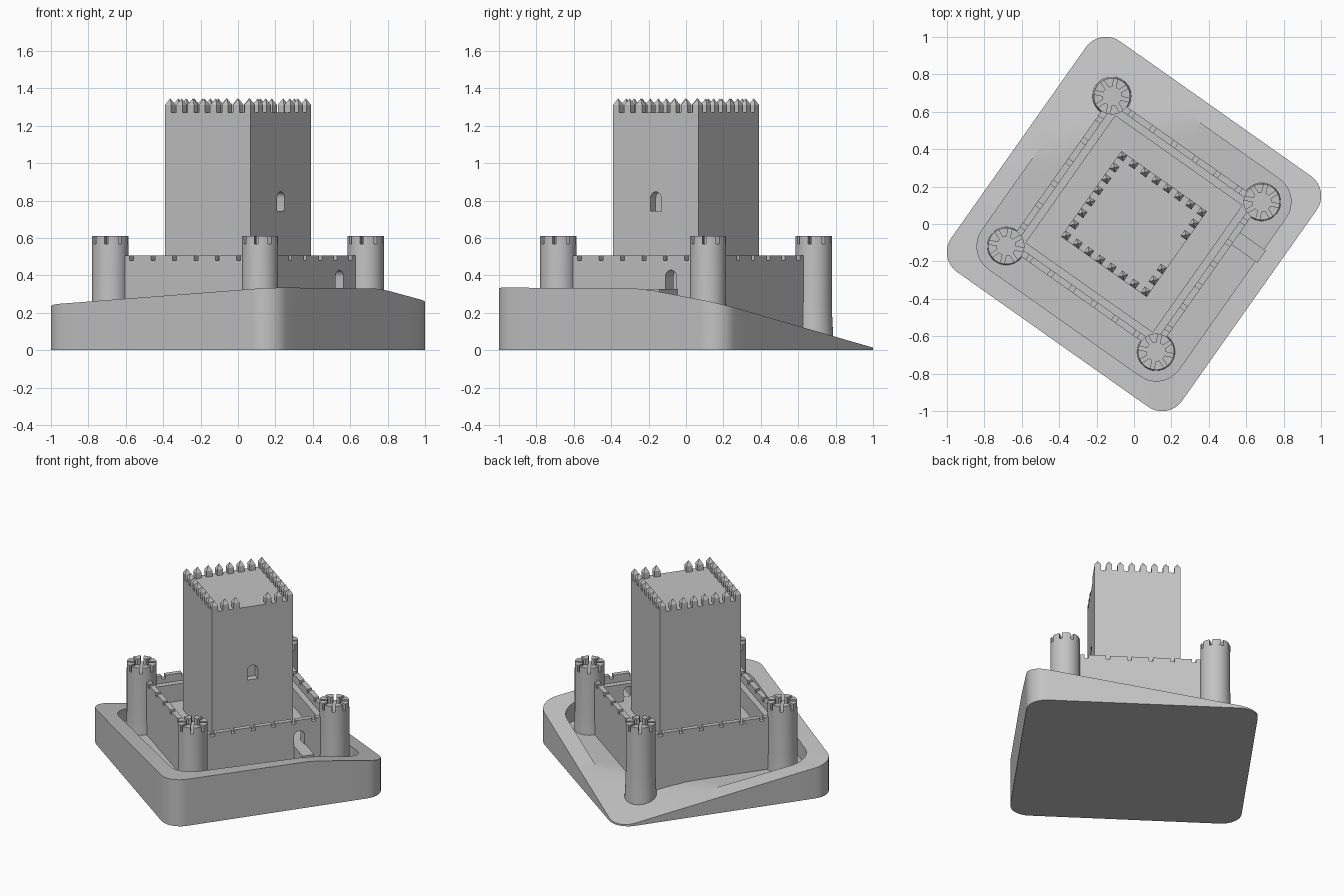
import bpy, bmesh, math
from mathutils import Matrix, Vector

cube = bpy.data.objects.get("Cube")
if cube:
    bpy.data.objects.remove(cube, do_unlink=True)

stone = bpy.data.materials.new("grey stone")
stone.use_nodes = True
GREY = (0.55, 0.55, 0.55, 1)
stone.diffuse_color = GREY
stone.node_tree.nodes["Principled BSDF"].inputs["Base Color"].default_value = GREY

TURN = math.radians(-35.2)      # the whole castle is turned on its site
FLOOR, YARD = 0.13, 0.325       # ditch bottom, courtyard level


def finish(name, bm, quarter=0, smooth=False):
    """Turn the mesh into place and make it an object."""
    bmesh.ops.recalc_face_normals(bm, faces=bm.faces[:])
    bm.transform(Matrix.Rotation(TURN + quarter * math.pi / 2, 4, 'Z'))
    mesh = bpy.data.meshes.new(name)
    bm.to_mesh(mesh)
    bm.free()
    mesh.materials.append(stone)
    ob = bpy.data.objects.new(name, mesh)
    bpy.context.collection.objects.link(ob)
    if smooth:
        bpy.ops.object.select_all(action='DESELECT')
        ob.select_set(True)
        bpy.context.view_layer.objects.active = ob
        bpy.ops.object.shade_smooth_by_angle(angle=math.radians(30))
    return ob


def box(bm, x0, x1, y0, y1, z0, z1):
    m = Matrix.Translation(((x0 + x1) / 2, (y0 + y1) / 2, (z0 + z1) / 2))
    m = m @ Matrix.Diagonal((x1 - x0, y1 - y0, z1 - z0, 1))
    bmesh.ops.create_cube(bm, size=1, matrix=m)


def extrude(bm, points, offset):
    """Close a flat outline and extrude it into a solid."""
    face = bm.faces.new([bm.verts.new(p) for p in points])
    geom = bmesh.ops.extrude_face_region(bm, geom=[face])["geom"]
    verts = [g for g in geom if isinstance(g, bmesh.types.BMVert)]
    bmesh.ops.translate(bm, verts=verts, vec=Vector(offset))


def cut_arch(ob, x0, x1, yc, half, z0, z1):
    """Cut a round-headed opening, running along local x."""
    bm = bmesh.new()
    pts = [(x0, yc - half, z0), (x0, yc + half, z0)]
    for i in range(13):
        a = math.pi * i / 12
        pts.append((x0, yc + half * math.cos(a), z1 - half + half * math.sin(a)))
    extrude(bm, pts, (x1 - x0, 0, 0))
    cutter = finish("arch_cutter", bm)
    cutter.hide_render = True
    mod = ob.modifiers.new("opening", 'BOOLEAN')
    mod.operation, mod.solver, mod.object = 'DIFFERENCE', 'EXACT', cutter
    bpy.context.view_layer.objects.active = ob
    bpy.ops.object.modifier_apply(modifier=mod.name)
    bpy.data.objects.remove(cutter, do_unlink=True)


# Hill: rounded square slab with a sloping top and a level ditch
def lerp(a, b, t):
    return a + (b - a) * t


def ground(x, y):
    if y < 0.25:
        right = lerp(0.335, 0.328, (y + 0.75) / 1.0)
    else:
        right = lerp(0.328, 0.25, (y - 0.25) / 0.5)
    left = lerp(0.24, 0.0, (y + 0.75) / 1.5)
    return max(0.004, lerp(left, right, (x + 0.75) / 1.5))


def rounded_square(half, r, arc=8, side=12):
    pts, c = [], half - r
    for k in range(4):
        rot = Matrix.Rotation(k * math.pi / 2, 2)
        corner = [(c + r * math.cos(a), c + r * math.sin(a))
                  for a in (math.pi / 2 * i / arc for i in range(arc + 1))]
        edge = [(lerp(c, -c, i / side), half) for i in range(1, side)]
        pts += [rot @ Vector(p) for p in corner + edge]
    return pts


bm = bmesh.new()
outer = rounded_square(0.755, 0.13)
inner = rounded_square(0.645, 0.15)
loops = [[(x, y, 0) for x, y in outer],
         [(x, y, ground(x, y)) for x, y in outer],
         [(x, y, ground(x, y)) for x, y in inner],
         [(x, y, min(FLOOR, ground(x, y))) for x, y in inner]]
for s in (0.9, 0.8, 0.68):
    loops.append([(x * s, y * s, min(FLOOR, ground(x * s, y * s))) for x, y in inner])
rings = [[bm.verts.new(p) for p in loop] for loop in loops]
n = len(outer)
for a, b in zip(rings, rings[1:]):
    for i in range(n):
        j = (i + 1) % n
        bm.faces.new((a[i], a[j], b[j], b[i]))
bm.faces.new(rings[0])
bm.faces.new(rings[-1])
bmesh.ops.remove_doubles(bm, verts=bm.verts[:], dist=1e-5)
finish("hill", bm, smooth=True)

# Causeway across the ditch to the gate
bm = bmesh.new()
box(bm, 0.48, 0.658, 0.21, 0.29, 0.02, YARD + 0.001)
finish("causeway", bm)

# Courtyard ground
bm = bmesh.new()
box(bm, -0.42, 0.42, -0.42, 0.42, 0.02, YARD)
finish("courtyard", bm)

# Curtain walls: wall walk behind a notched parapet
for q, side in enumerate(("front_right", "back_right", "back_left", "front_left")):
    bm = bmesh.new()
    profile = [(0.415, 0.02), (0.49, 0.02), (0.49, 0.48), (0.455, 0.48), (0.455, 0.45), (0.415, 0.45)]
    extrude(bm, [(x, -0.455, z) for x, z in profile], (0, 0.87, 0))
    wall = finish(side + "_wall", bm, q)
    if q == 0:
        cut_arch(wall, 0.38, 0.53, 0.247, 0.037, YARD, 0.428)
    bm = bmesh.new()
    slits = [-0.35 + 0.14 * i for i in range(6)]
    ends = [-0.44] + [s + d for s in slits for d in (-0.013, 0.013)] + [0.44]
    for y0, y1 in zip(ends[::2], ends[1::2]):
        box(bm, 0.455, 0.49, y0, y1, 0.48, 0.505)
    finish(side + "_parapet", bm, q)

# Corner towers with a flared foot and a ring of radial merlons
for q, corner in enumerate(("right", "back", "left", "front")):
    R, SEG, MERLONS = 0.097, 48, 8
    bm = bmesh.new()
    prof = [(0.106, 0.004), (0.104, 0.08), (0.099, 0.18), (R, 0.26), (R, 0.567)]
    rings = [[bm.verts.new((0.49 + r * math.cos(2 * math.pi * i / SEG),
                            0.49 + r * math.sin(2 * math.pi * i / SEG), z))
              for i in range(SEG)] for r, z in prof]
    for a, b in zip(rings, rings[1:]):
        for i in range(SEG):
            j = (i + 1) % SEG
            bm.faces.new((a[i], a[j], b[j], b[i]))
    bm.faces.new(rings[0])
    bm.faces.new(rings[-1])
    finish(corner + "_tower", bm, q, True)
    bm = bmesh.new()
    for k in range(MERLONS):
        mid, pts = 2 * math.pi * k / MERLONS, []
        for r, steps in ((R, range(-3, 4)), (0.05, range(3, -4, -1))):
            spread = math.pi / MERLONS - math.asin(0.01 / r)
            for s in steps:
                a = mid + spread * s / 3
                pts.append((0.49 + r * math.cos(a), 0.49 + r * math.sin(a), 0.567))
        extrude(bm, pts, (0, 0, 0.043))
    finish(corner + "_tower_merlons", bm, q, True)

# Keep with an arched window niche
bm = bmesh.new()
box(bm, -0.28, 0.28, -0.28, 0.28, 0.02, 1.27)
keep = finish("keep", bm)
cut_arch(keep, 0.23, 0.32, 0.0, 0.036, 0.745, 0.847)

# Pointed merlons round the keep roof, with a gap above the window
bm = bmesh.new()
for q in range(4):
    rot = Matrix.Rotation(q * math.pi / 2, 4, 'Z')
    for i in range(7):
        if q == 0 and i in (3, 4):
            continue
        at = rot @ Vector((0.26, -0.26 + 0.52 * i / 7, 0))
        box(bm, at.x - 0.02, at.x + 0.02, at.y - 0.02, at.y + 0.02, 1.27, 1.312)
        bmesh.ops.create_cone(bm, cap_ends=True, segments=4, radius1=0.02 * math.sqrt(2), radius2=0,
                              depth=0.034, matrix=Matrix.Translation((at.x, at.y, 1.329))
                              @ Matrix.Rotation(math.pi / 4, 4, 'Z'))
finish("keep_merlons", bm)
